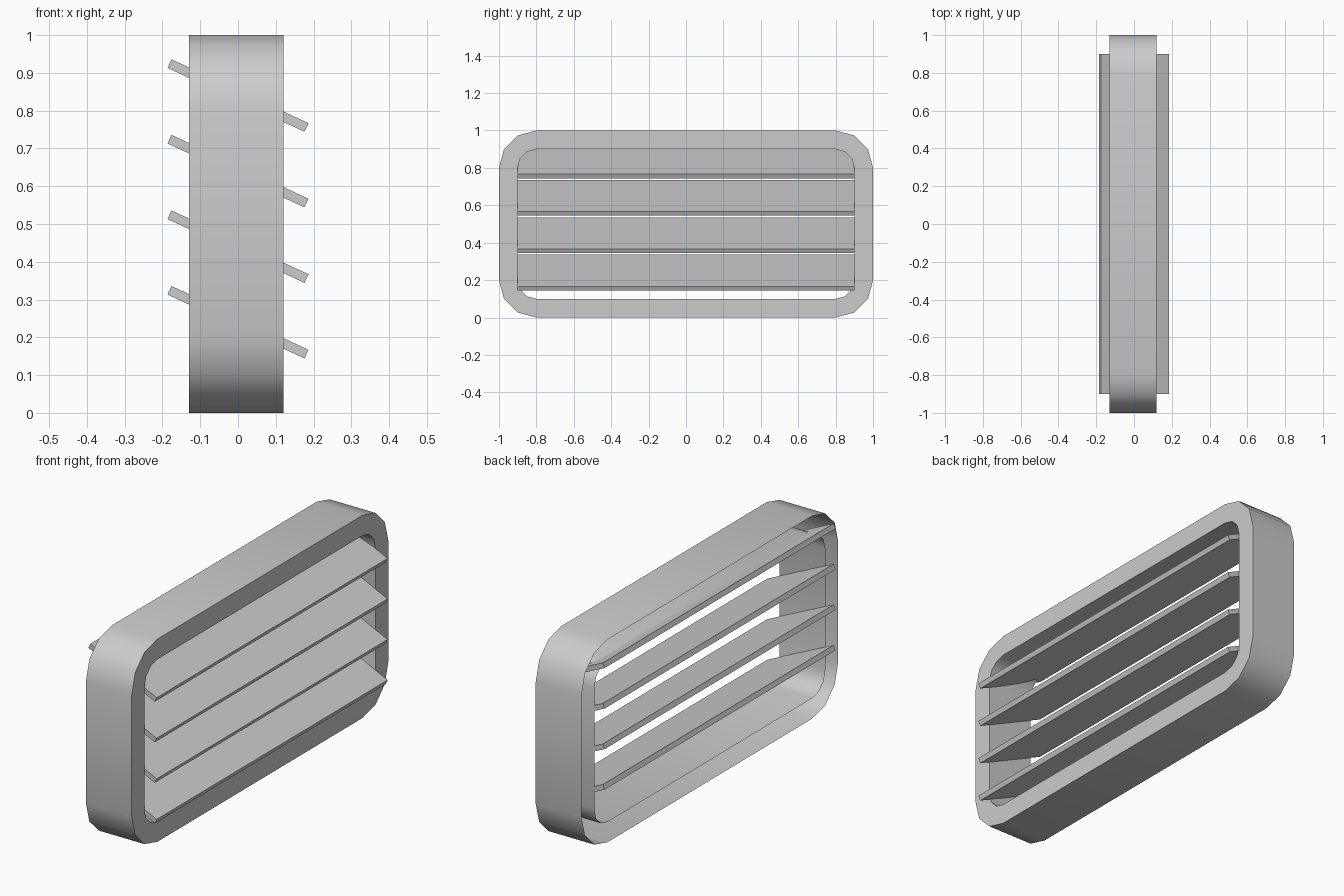
import bpy, bmesh
from math import radians, sin, cos, pi

if "Cube" in bpy.data.objects:
    bpy.data.objects.remove(bpy.data.objects["Cube"])

X_BACK, X_FRONT = -0.13, 0.12


def rounded_loop(bm, x, half_y, half_z, radius, segs=3):
    """Rounded rectangle of vertices in the YZ plane."""
    verts = []
    for q, (sy, sz) in enumerate([(1, 1), (-1, 1), (-1, -1), (1, -1)]):
        for i in range(segs + 1):
            a = (q + i / segs) * pi / 2
            verts.append(bm.verts.new((x,
                                       sy * (half_y - radius) + radius * cos(a),
                                       0.5 + sz * (half_z - radius) + radius * sin(a))))
    return verts


# Frame: outer wall, front rim and inner wall, left open at the back
bm = bmesh.new()
loops = [rounded_loop(bm, X_BACK, 1.0, 0.5, 0.2),
         rounded_loop(bm, X_FRONT, 1.0, 0.5, 0.2),
         rounded_loop(bm, X_FRONT, 0.9, 0.4, 0.1),
         rounded_loop(bm, X_BACK, 0.9, 0.4, 0.1)]
for a, b in zip(loops, loops[1:]):
    n = len(a)
    for i in range(n):
        j = (i + 1) % n
        bm.faces.new((a[i], a[j], b[j], b[i]))
mesh = bpy.data.meshes.new("vent_frame")
bm.to_mesh(mesh)
bm.free()
frame = bpy.data.objects.new("vent_frame", mesh)
bpy.context.collection.objects.link(frame)
bpy.context.view_layer.objects.active = frame
frame.select_set(True)
bpy.ops.object.shade_smooth_by_angle(angle=radians(40))

# Tilted slats, sloping down towards the front
for i in range(4):
    bpy.ops.mesh.primitive_cube_add(size=1, location=(0, 0, 0.24 + 0.2 * i),
                                    rotation=(0, radians(25), 0))
    slat = bpy.context.object
    slat.name = f"slat_{i + 1}"
    slat.scale = (0.4, 1.8, 0.025)
